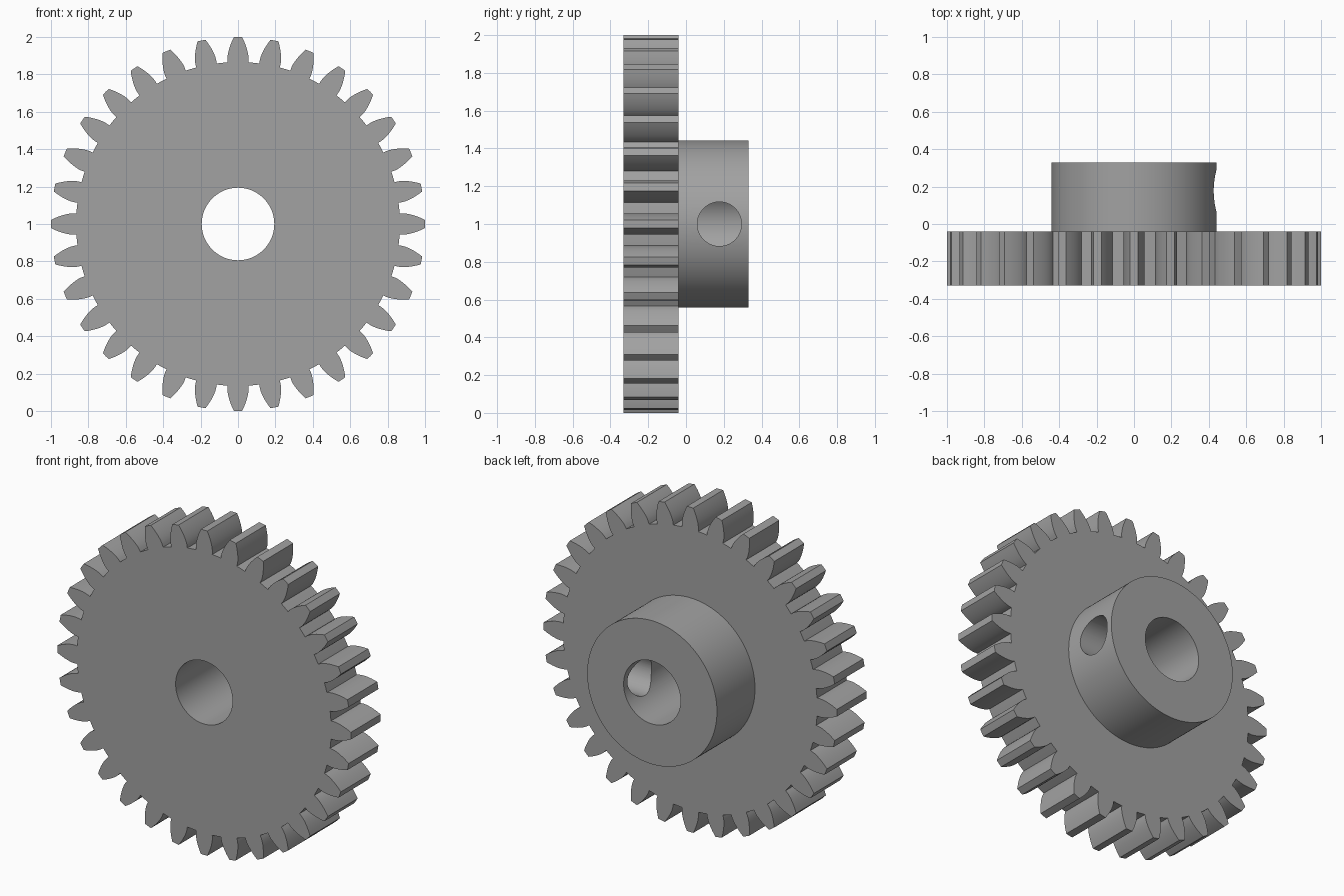
import bpy, bmesh, math

if "Cube" in bpy.data.objects:
    bpy.data.objects.remove(bpy.data.objects["Cube"])

TEETH = 32
R_TIP, R_ROOT = 1.0, 0.866
MODULE = 2 * R_TIP / (TEETH + 2)
R_PITCH = MODULE * TEETH / 2
PRESSURE = math.radians(20)
R_BASE = R_PITCH * math.cos(PRESSURE)
Y_FRONT, Y_STEP, Y_BACK = -0.33, -0.04, 0.33

steel = bpy.data.materials.new("grey steel")
steel.diffuse_color = (0.36, 0.36, 0.36, 1)
steel.use_nodes = True
steel.node_tree.nodes["Principled BSDF"].inputs["Base Color"].default_value = steel.diffuse_color


def inv(a):
    return math.tan(a) - a


def half_angle(r):
    """Half of the angle a tooth spans at radius r (involute flank)."""
    return math.pi / (2 * TEETH) + inv(PRESSURE) - inv(math.acos(min(1, R_BASE / r)))


def prism(name, outline, y0, y1):
    """Extrude an x/z outline from y0 to y1."""
    bm = bmesh.new()
    face = bm.faces.new([bm.verts.new((x, y0, z)) for x, z in outline])
    ext = bmesh.ops.extrude_face_region(bm, geom=[face])
    verts = [v for v in ext["geom"] if isinstance(v, bmesh.types.BMVert)]
    bmesh.ops.translate(bm, verts=verts, vec=(0, y1 - y0, 0))
    bmesh.ops.recalc_face_normals(bm, faces=bm.faces)
    mesh = bpy.data.meshes.new(name)
    bm.to_mesh(mesh)
    bm.free()
    mesh.materials.append(steel)
    ob = bpy.data.objects.new(name, mesh)
    bpy.context.collection.objects.link(ob)
    return ob


def circle(r, n):
    return [(r * math.cos(2 * math.pi * i / n), 1 + r * math.sin(2 * math.pi * i / n))
            for i in range(n)]


def boolean(target, tool, operation):
    bpy.context.view_layer.objects.active = target
    mod = target.modifiers.new("cut", "BOOLEAN")
    mod.object, mod.operation, mod.solver = tool, operation, "EXACT"
    bpy.ops.object.modifier_apply(modifier=mod.name)
    bpy.data.objects.remove(tool)


# Toothed outline: involute flanks, short radial feet, root arcs between teeth
radii = [R_ROOT] + [R_BASE + (R_TIP - R_BASE) * i / 7 for i in range(8)]
flank = [(r, half_angle(r)) for r in radii]
tooth = [(r, -a) for r, a in flank] + [(R_TIP, 0)] + [(r, a) for r, a in reversed(flank)]
tooth.append((R_ROOT, math.pi / TEETH))
outline = []
for i in range(TEETH):
    for r, a in tooth:
        t = a + 2 * math.pi * i / TEETH
        outline.append((r * math.cos(t), 1 + r * math.sin(t)))
gear = prism("spur_gear", outline, Y_FRONT, Y_STEP)

# Hub on the back
boolean(gear, prism("hub", circle(0.442, 128), -0.2, Y_BACK), "UNION")

# Shaft bore right through
boolean(gear, prism("bore_cutter", circle(0.194, 96), -0.6, 0.6), "DIFFERENCE")

# Set screw hole from the right side of the hub into the bore
bpy.ops.mesh.primitive_cylinder_add(vertices=64, radius=0.117, depth=0.6,
                                    location=(0.3, 0.177, 1),
                                    rotation=(0, math.pi / 2, 0))
screw = bpy.context.object
screw.data.materials.append(steel)
boolean(gear, screw, "DIFFERENCE")

# Smooth the round walls, keep the edges crisp
bpy.ops.object.select_all(action="DESELECT")
gear.select_set(True)
bpy.context.view_layer.objects.active = gear
bpy.ops.object.shade_smooth_by_angle(angle=math.radians(25))
